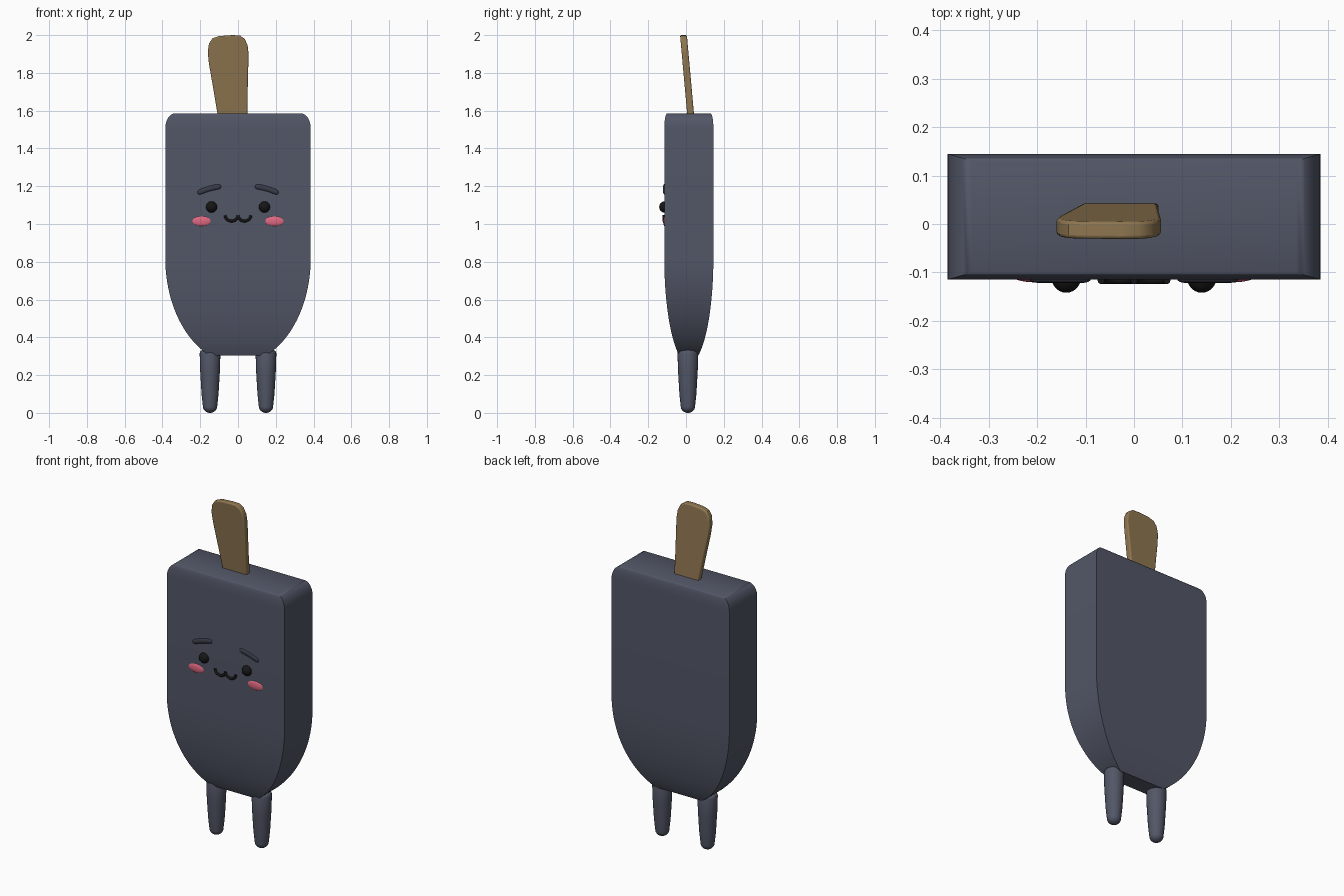
import bpy, bmesh
from math import sin, cos, pi, sqrt, radians
from mathutils import Matrix, Vector

if "Cube" in bpy.data.objects:
    bpy.data.objects.remove(bpy.data.objects["Cube"])


def material(name, rgb):
    m = bpy.data.materials.new(name)
    m.diffuse_color = (*rgb, 1)
    m.use_nodes = True
    m.node_tree.nodes["Principled BSDF"].inputs["Base Color"].default_value = m.diffuse_color
    return m


SLATE = material("slate", (0.085, 0.095, 0.135))
BROW = material("brow", (0.04, 0.045, 0.065))
WOOD = material("wood", (0.27, 0.18, 0.08))
BLACK = material("black", (0.008, 0.008, 0.008))
PINK = material("pink", (0.75, 0.14, 0.22))


def finish(name, bm, mat, mirror=False, bevel=0, angle=35):
    bmesh.ops.recalc_face_normals(bm, faces=bm.faces)
    me = bpy.data.meshes.new(name)
    bm.to_mesh(me)
    bm.free()
    ob = bpy.data.objects.new(name, me)
    bpy.context.collection.objects.link(ob)
    me.materials.append(mat)
    if bevel:
        b = ob.modifiers.new("bevel", 'BEVEL')
        b.width, b.segments, b.limit_method = bevel, 3, 'ANGLE'
        b.angle_limit = radians(50)
    if mirror:
        ob.modifiers.new("mirror", 'MIRROR')
    bpy.ops.object.select_all(action='DESELECT')
    bpy.context.view_layer.objects.active = ob
    ob.select_set(True)
    bpy.ops.object.shade_smooth_by_angle(angle=radians(angle))
    return ob


def loft(rings):
    """Skin a list of closed rings and cap both ends."""
    bm = bmesh.new()
    vs = [[bm.verts.new(p) for p in r] for r in rings]
    n = len(vs[0])
    for a, b in zip(vs, vs[1:]):
        for i in range(n):
            j = (i + 1) % n
            bm.faces.new((a[i], a[j], b[j], b[i]))
    bm.faces.new(vs[0])
    bm.faces.new(vs[-1])
    return bm


def tube(path, radii, ry, n=12):
    """Rounded tube along a path in the xz plane, ry is the y/r ratio."""
    rings = []
    for k, p in enumerate(path):
        t = (path[min(k + 1, len(path) - 1)] - path[max(k - 1, 0)]).normalized()
        side = Vector((-t.z, 0, t.x))
        rings.append([p + side * radii[k] * cos(2 * pi * i / n)
                      + Vector((0, radii[k] * ry * sin(2 * pi * i / n), 0)) for i in range(n)])
    return loft(rings)


def ellipsoid(center, size):
    bm = bmesh.new()
    bmesh.ops.create_uvsphere(bm, u_segments=28, v_segments=16, radius=1,
                              matrix=Matrix.Translation(center) @ Matrix.Diagonal((*size, 1)))
    return bm


# Body: rectangles stacked along an elliptical lower taper and rounded top
HX, HY, CY = 0.385, 0.13, 0.015
sections = []
for i in range(25):
    a = math_a = radians(67 * (1 - i / 24))
    s = cos(a)
    sections.append((0.82 - 0.56 * sin(a), HX * s, HY * s))
for i in range(9):
    a = pi / 2 * i / 8
    sections.append((1.505 + 0.08 * sin(a), HX - 0.05 * (1 - cos(a)), HY - 0.015 * (1 - cos(a))))
rings = [[(sx * w, CY + sy * d, z) for sx, sy in ((-1, -1), (1, -1), (1, 1), (-1, 1))]
         for z, w, d in sections]
finish("body", loft(rings), SLATE)

# Stick: rounded flared outline, leaning towards the front
outline = [(-0.095, 1.5), (0.05, 1.5), (0.051, 1.7), (0.056, 1.9), (0.051, 1.945), (0.036, 1.98),
           (0.01, 1.998), (-0.03, 2.0), (-0.1, 1.995), (-0.135, 1.983), (-0.154, 1.955),
           (-0.16, 1.91), (-0.154, 1.85), (-0.128, 1.7)]
rings = [[(x, 0.024 - 0.09 * (z - 1.585) + dy, z) for x, z in outline] for dy in (-0.018, 0.018)]
finish("stick", loft(rings), WOOD, bevel=0.007)

# Legs: tapered with a rounded foot
profile = [(0.035 * (1 - cos(a)), 0.038 * sin(a)) for a in [pi / 2 * i / 8 for i in range(9)]]
profile[0] = (0, 0.003)
profile += [(0.1, 0.045), (0.22, 0.052), (0.315, 0.055), (0.327, 0.051), (0.332, 0.042)]
rings = [[(0.148 + r * cos(2 * pi * i / 24), 0.01 + r * sin(2 * pi * i / 24), z)
          for i in range(24)] for z, r in profile]
finish("legs", loft(rings), SLATE, mirror=True, angle=50)

# Eyes and cheeks
finish("eyes", ellipsoid((0.14, -0.112, 1.09), (0.03, 0.03, 0.03)), BLACK, mirror=True)
finish("cheeks", ellipsoid((0.193, -0.112, 1.015), (0.052, 0.009, 0.027)), PINK, mirror=True)

# Eyebrows: slightly arched, sloping down outwards
path, radii = [], []
for i in range(17):
    u = -cos(pi * i / 16)
    path.append(Vector((0.152 + 0.063 * u, -0.113, 1.187 - 0.018 * u - 0.006 * u * u)))
    e = max(0, abs(u) - 0.75) / 0.25
    radii.append(max(0.002, 0.0145 * sqrt(max(0, 1 - e * e))))
finish("eyebrows", tube(path, radii, 0.6), BROW, mirror=True, angle=60)

# Mouth: two joined smile arcs
path = [Vector((0.034 - 0.034 * cos(a), -0.116, 1.046 - 0.03 * sin(a)))
        for a in [pi * i / 16 for i in range(17)]]
finish("mouth", tube(path, [0.0075] * 17, 1.1), BLACK, mirror=True)
